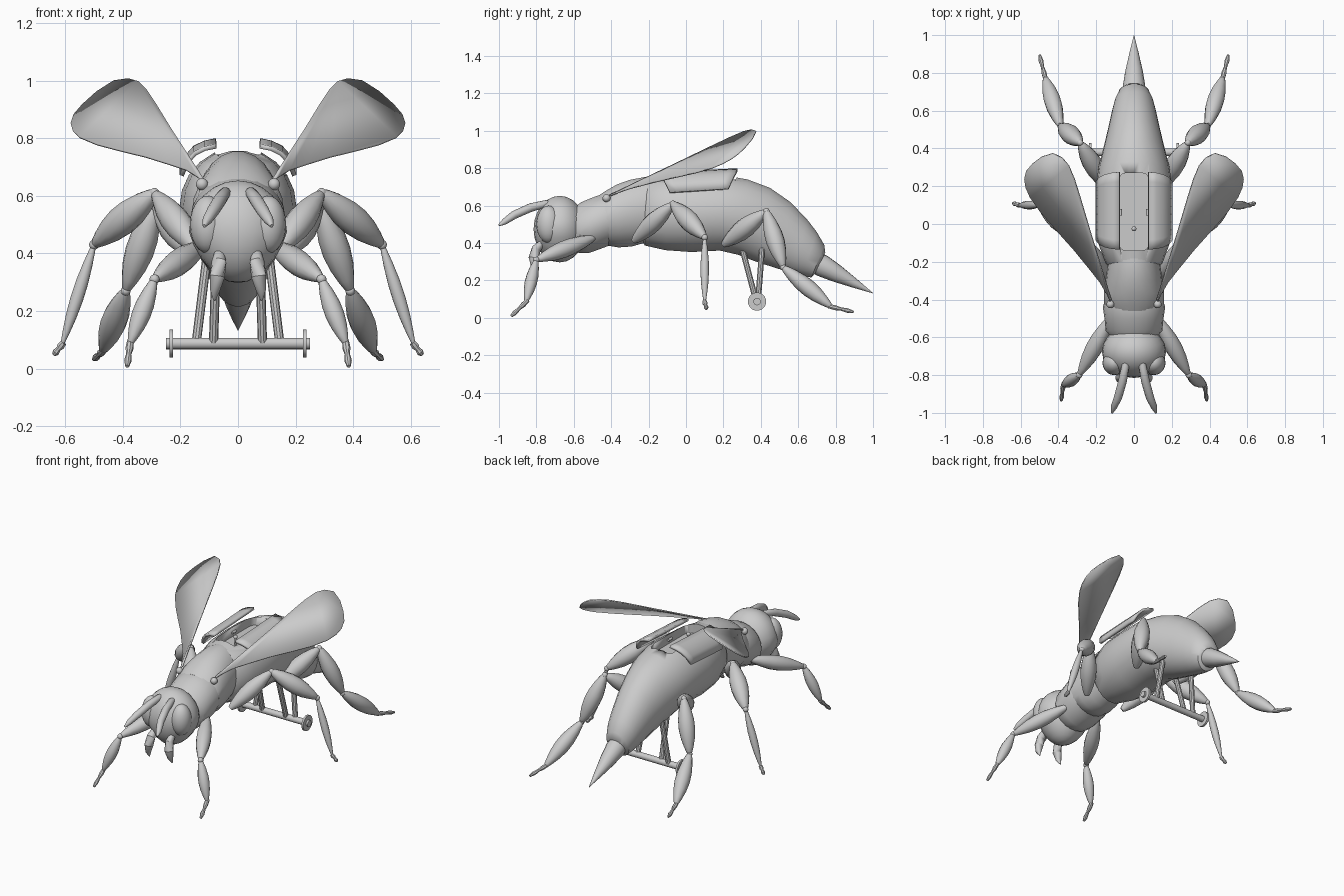
import bpy, bmesh, math
from mathutils import Vector as V

if "Cube" in bpy.data.objects:
    bpy.data.objects.remove(bpy.data.objects["Cube"])


def finish(name, bm, mirror=False, angle=35):
    bmesh.ops.recalc_face_normals(bm, faces=bm.faces)
    me = bpy.data.meshes.new(name)
    bm.to_mesh(me)
    bm.free()
    me.shade_smooth()
    me.set_sharp_from_angle(angle=math.radians(angle))
    ob = bpy.data.objects.new(name, me)
    bpy.context.collection.objects.link(ob)
    if mirror:
        ob.modifiers.new("Mirror", 'MIRROR').use_mirror_merge = False
    return ob


def loft(bm, rings):
    rows = [[bm.verts.new(p) for p in r] for r in rings]
    n = len(rows[0])
    for a, b in zip(rows, rows[1:]):
        for i in range(n):
            bm.faces.new((a[i], a[(i + 1) % n], b[(i + 1) % n], b[i]))
    bm.faces.new(rows[0])
    bm.faces.new(rows[-1])


def body(name, sections, n=22):
    """sections: top y, top z, bottom y, bottom z, half width"""
    rings = []
    for ty, tz, by, bz, w in sections:
        top, bot = V((0, ty, tz)), V((0, by, bz))
        mid, half = (top + bot) / 2, (top - bot) / 2
        rings.append([mid + half * math.sin(t) + V((w * math.cos(t), 0, 0))
                      for t in (2 * math.pi * i / n for i in range(n))])
    bm = bmesh.new()
    loft(bm, rings)
    return finish(name, bm)


def tube(bm, pts, radii, n=12):
    pts = [V(p) for p in pts]
    rings = []
    for i, (p, r) in enumerate(zip(pts, radii)):
        d = (pts[min(i + 1, len(pts) - 1)] - pts[max(i - 1, 0)]).normalized()
        u = d.cross(V((0.31, 0.2, 1))).normalized()
        w = d.cross(u)
        rings.append([p + r * (math.cos(t) * u + math.sin(t) * w)
                      for t in (2 * math.pi * k / n for k in range(n))])
    loft(bm, rings)


def segment(bm, a, b, r):
    """Swollen limb segment from a to b"""
    a, b = V(a), V(b)
    prof = [(0, .3), (.06, .48), (.2, .75), (.38, .97), (.55, 1), (.72, .85), (.87, .58), (.97, .35), (1, .2)]
    tube(bm, [a.lerp(b, t) for t, _ in prof], [r * s for _, s in prof])


def ball(bm, c, s):
    vs = bmesh.ops.create_uvsphere(bm, u_segments=20, v_segments=12, radius=1)['verts']
    for v in vs:
        v.co = V((v.co.x * s[0] + c[0], v.co.y * s[1] + c[1], v.co.z * s[2] + c[2]))
    return vs


# Head, narrowing towards the jaw
bm = bmesh.new()
for v in ball(bm, (0, -.675, .475), (.17, .14, .178)):
    if v.co.z < .475:
        v.co.x *= 1 - 1.3 * (.475 - v.co.z)
finish("head", bm)

# Eyes
bm = bmesh.new()
ball(bm, (.105, -.735, .50), (.062, .065, .10))
finish("eyes", bm, True)

# Antennae and jaws
bm = bmesh.new()
tube(bm, [(.035, -.69, .60), (.045, -.75, .61), (.06, -.83, .59), (.085, -.92, .55), (.107, -.97, .515), (.117, -1, .495)],
     [.014, .02, .023, .022, .017, .006])
finish("antennae", bm, True)
bm = bmesh.new()
tube(bm, [(.065, -.76, .41), (.066, -.80, .37), (.072, -.815, .32), (.08, -.81, .27), (.082, -.795, .235)],
     [.015, .026, .027, .017, .003])
finish("jaws", bm, True)

# Neck collar, thorax and abdomen
body("neck", [(-.60, .59, -.60, .36, .12), (-.56, .62, -.57, .345, .15), (-.50, .645, -.52, .345, .155),
              (-.43, .67, -.45, .37, .165), (-.38, .66, -.40, .39, .15)])
body("thorax", [(-.46, .66, -.44, .40, .14), (-.43, .68, -.42, .385, .16), (-.37, .715, -.36, .375, .16),
                (-.30, .74, -.29, .38, .15), (-.22, .755, -.22, .40, .14), (-.15, .75, -.16, .41, .13)])
abdomen = body("abdomen", [
    (-.23, .72, -.25, .43, .11), (-.20, .75, -.22, .385, .15), (-.09, .765, -.11, .36, .19),
    (.05, .768, .03, .35, .203), (.20, .765, .18, .358, .203), (.33, .742, .28, .335, .187),
    (.45, .697, .37, .30, .16), (.56, .62, .47, .268, .135), (.65, .525, .56, .24, .115),
    (.70, .46, .62, .225, .10), (.74, .39, .67, .215, .078), (.745, .35, .69, .235, .055)])

# Cockpit recess cut into the abdomen's top
bm = bmesh.new()
outline = []
for i in range(32):
    c, s = math.cos(2 * math.pi * i / 32), math.sin(2 * math.pi * i / 32)
    outline.append((math.copysign(abs(c) ** .35, c) * .08, .065 + math.copysign(abs(s) ** .2, s) * .205))
loft(bm, [[(x, y, z) for x, y in outline] for z in (.69, .9)])
cutter = finish("cockpit_cutter", bm)
cutter.hide_render = True
cutter.hide_set(True)
cut = abdomen.modifiers.new("Cockpit", 'BOOLEAN')
cut.operation, cut.object, cut.solver = 'DIFFERENCE', cutter, 'EXACT'

# Control stick and side levers
bm = bmesh.new()
tube(bm, [(0, -.025, .685), (0, -.025, .735)], [.006, .006])
ball(bm, (0, -.025, .74), (.013, .013, .013))
finish("control_stick", bm)
bm = bmesh.new()
tube(bm, [(.072, .045, .72), (.072, .08, .72)], [.008, .008])
finish("side_levers", bm, True)

# Open hatch doors either side of the cockpit
bm = bmesh.new()
arc = [(.076, .782), (.115, .774), (.15, .757), (.178, .725), (.196, .68)]
grid = []
for j in range(9):
    t = -1 + j / 4
    row = []
    for i, (x, z) in enumerate(arc):
        length = .205 - .006 * i * i * .5
        y = .07 + t * length
        row.append(bm.verts.new((x, y, z + .02 * t * .5)))
    grid.append(row)
for a, b in zip(grid, grid[1:]):
    for i in range(len(arc) - 1):
        bm.faces.new((a[i], a[i + 1], b[i + 1], b[i]))
doors = finish("hatch_doors", bm, True)
thick = doors.modifiers.new("Thickness", 'SOLIDIFY')
thick.thickness, thick.offset = .016, 0

# Stinger
bm = bmesh.new()
base, tip = V((0, .68, .305)), V((0, 1, .132))
prof = [(0, .055), (.15, .06), (.4, .047), (.7, .025), (1, .001)]
tube(bm, [base.lerp(tip, t) for t, _ in prof], [r for _, r in prof], 16)
finish("stinger", bm)

# Wings: flat paddle outline laid on a tilted plane
bm = bmesh.new()
edge = [(.12, .66), (.175, .745), (.23, .83), (.285, .92), (.315, .965), (.345, .995), (.38, 1.005), (.43, .998),
        (.49, .96), (.54, .915), (.57, .88), (.58, .85), (.573, .825), (.55, .803), (.49, .778),
        (.41, .757), (.32, .735), (.24, .71), (.18, .69), (.14, .665), (.125, .65)]
bm.faces.new([bm.verts.new((x, -.4 + .716 * (x - .12) + 1.634 * (z - .66), z)) for x, z in edge])
wings = finish("wings", bm, True)
thick = wings.modifiers.new("Thickness", 'SOLIDIFY')
thick.thickness, thick.offset = .008, 0
bm = bmesh.new()
ball(bm, (.125, -.425, .64), (.021, .021, .021))
finish("wing_joints", bm, True)

# Legs: joint points and a thickness for each segment
legs = {
    "front_legs": ([(.12, -.49, .43), (.29, -.80, .31)], [(.375, -.855, .085)], (.385, -.935, .008), [.045, .033]),
    "middle_legs": ([(.14, -.28, .41), (.29, -.07, .61), (.50, .10, .43)], [(.61, .10, .085)],
                    (.64, .11, .047), [.05, .053, .023]),
    "rear_legs": ([(.15, .20, .39), (.285, .43, .57), (.39, .52, .27)], [(.47, .775, .06)],
                  (.50, .895, .032), [.052, .05, .045]),
}
for name, (upper, lower, toe, radii) in legs.items():
    bm = bmesh.new()
    pts = upper + lower
    for a, b, r in zip(pts, pts[1:], radii):
        segment(bm, a, b, r)
    for p in pts[1:-1]:
        ball(bm, p, (.017, .017, .017))
    a, b = V(pts[-1]), V(toe)
    tube(bm, [a.lerp(b, t) for t in (-.12, .2, .45, .75, 1)], [.012, .014, .009, .013, .007], 8)
    finish(name, bm, True)

# Landing gear: axle, discs and struts
bm = bmesh.new()
tube(bm, [(-.25, .38, .087), (.25, .38, .087)], [.02, .02], 14)
finish("axle", bm)
bm = bmesh.new()
tube(bm, [(.225, .38, .087), (.238, .38, .087)], [.049, .049], 16)
finish("wheels", bm, True)
bm = bmesh.new()
tube(bm, [(.075, .29, .41), (.085, .375, .09)], [.016, .016], 10)
tube(bm, [(.105, .41, .41), (.145, .385, .09)], [.016, .016], 10)
finish("struts", bm, True)
